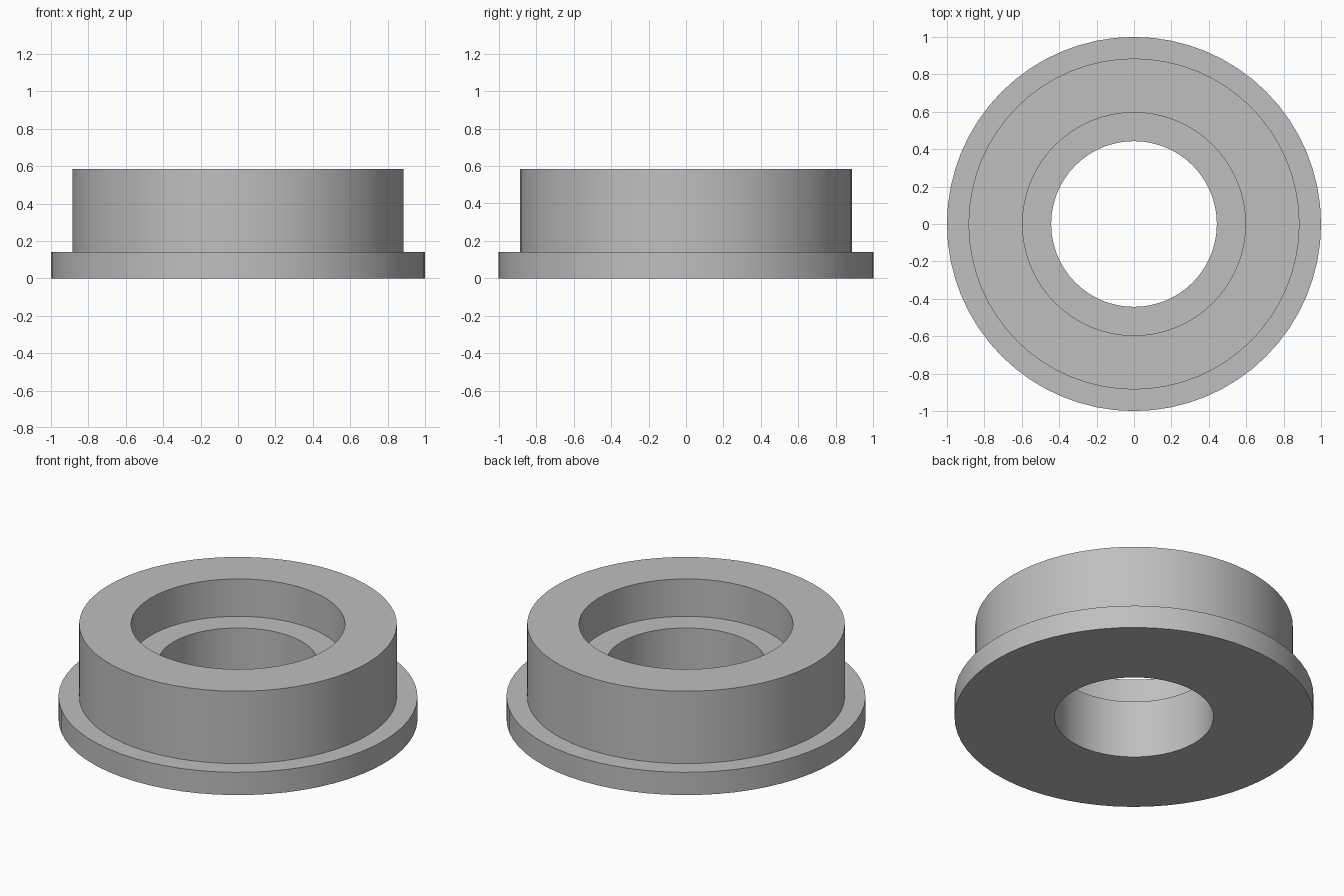
import bpy
import bmesh
import math

cube = bpy.data.objects.get("Cube")
if cube:
    bpy.data.objects.remove(cube, do_unlink=True)

# Plain grey material
grey = bpy.data.materials.new("plain grey")
grey.use_nodes = True
colour = (0.52, 0.52, 0.52, 1)
grey.diffuse_color = colour
grey.node_tree.nodes["Principled BSDF"].inputs["Base Color"].default_value = colour

# Closed radius / height section: flange, body, counterbore, through hole
SEGMENTS = 64
section = [(0.443, 0), (1, 0), (1, 0.14), (0.885, 0.14),
           (0.885, 0.585), (0.596, 0.585), (0.596, 0.355), (0.443, 0.355)]

# Revolve the section into a flanged bushing
bm = bmesh.new()
verts = [bm.verts.new((r, 0, z)) for r, z in section]
edges = [bm.edges.new((v, verts[(i + 1) % len(verts)])) for i, v in enumerate(verts)]
bmesh.ops.spin(bm, geom=verts + edges, cent=(0, 0, 0), axis=(0, 0, 1),
               angle=math.tau, steps=SEGMENTS, use_merge=True)
bmesh.ops.remove_doubles(bm, verts=bm.verts, dist=0.0001)
bmesh.ops.recalc_face_normals(bm, faces=bm.faces)
mesh = bpy.data.meshes.new("flanged_bushing")
bm.to_mesh(mesh)
bm.free()
mesh.materials.append(grey)

bushing = bpy.data.objects.new("flanged_bushing", mesh)
bpy.context.collection.objects.link(bushing)
bpy.ops.object.select_all(action="DESELECT")
bushing.select_set(True)
bpy.context.view_layer.objects.active = bushing
bpy.ops.object.shade_smooth_by_angle(angle=math.radians(30))
